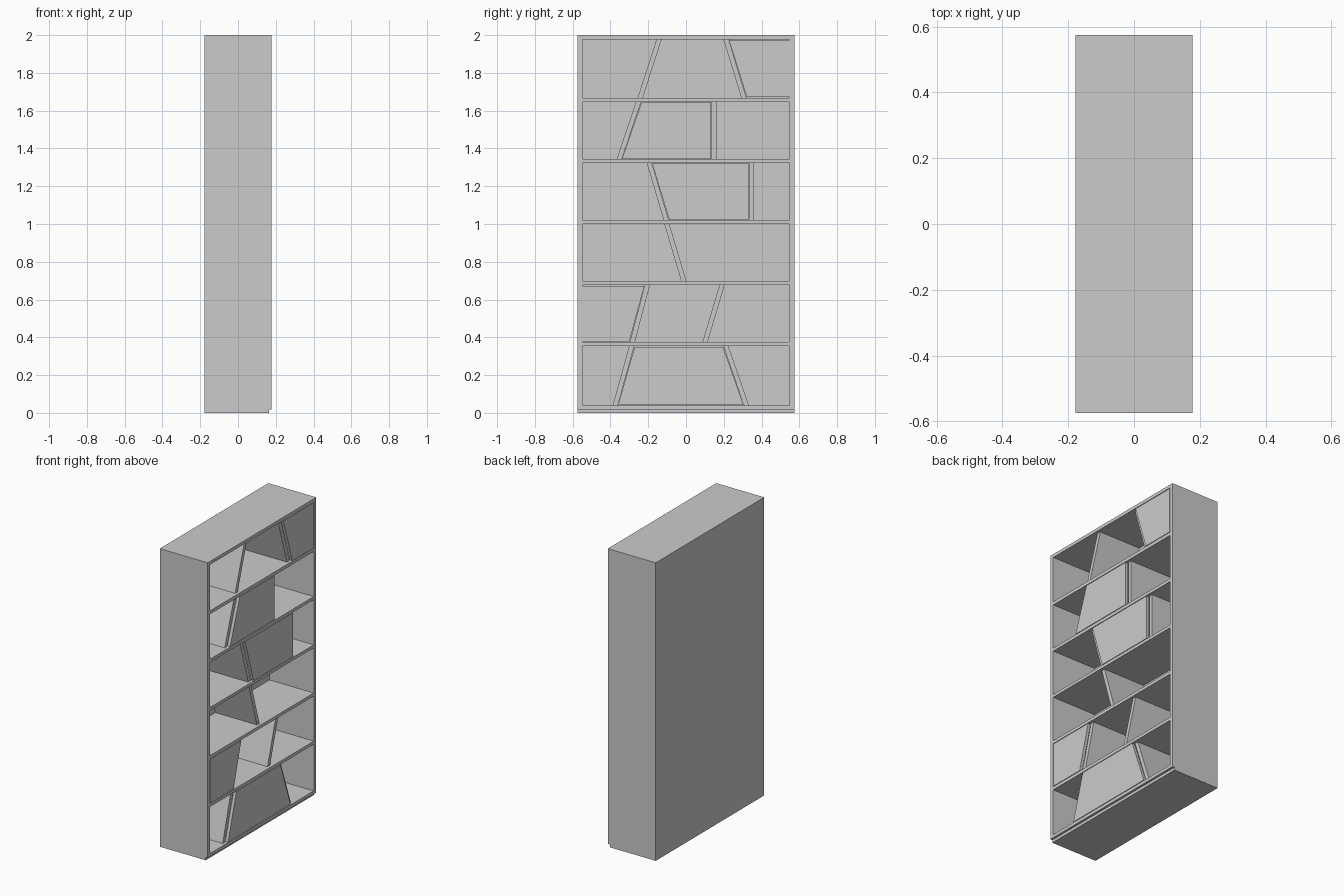
import bpy, bmesh

if "Cube" in bpy.data.objects:
    bpy.data.objects.remove(bpy.data.objects["Cube"])

X_BACK, X_FRONT = -0.178, 0.178
HALF_W, INNER_W = 0.575, 0.549
X_INNER = -0.15            # front face of the back panel
RECESS = 0.02              # dividers sit one door thickness behind the front
GAP = 0.004


def add_prism(bm, profile, x0, x1):
    """Extrude a (y, z) outline from x0 to x1."""
    face = bm.faces.new([bm.verts.new((x0, y, z)) for y, z in profile])
    ext = bmesh.ops.extrude_face_region(bm, geom=[face])["geom"]
    verts = [g for g in ext if isinstance(g, bmesh.types.BMVert)]
    bmesh.ops.translate(bm, verts=verts, vec=(x1 - x0, 0, 0))


def make(name, prisms):
    bm = bmesh.new()
    for profile, x0, x1 in prisms:
        add_prism(bm, profile, x0, x1)
    bmesh.ops.recalc_face_normals(bm, faces=bm.faces)
    mesh = bpy.data.meshes.new(name)
    bm.to_mesh(mesh)
    bm.free()
    obj = bpy.data.objects.new(name, mesh)
    bpy.context.collection.objects.link(obj)
    return obj


def rect(y0, y1, z0, z1):
    return [(y0, z0), (y1, z0), (y1, z1), (y0, z1)]


# Openings from bottom to top: z range, dividers (left edge at bottom, at top),
# and which bay has a door
T = 0.027                  # divider thickness along y
rows = [
    (0.040, 0.353, [(-0.388, -0.301), (0.306, 0.198)], 1),
    (0.374, 0.676, [(-0.298, -0.218), (0.087, 0.177)], 0),
    (0.697, 1.000, [(-0.025, -0.115)], None),
    (1.020, 1.323, [(-0.118, -0.208), (0.333, 0.333)], 1),
    (1.344, 1.646, [(-0.367, -0.265), (0.135, 0.135)], 1),
    (1.668, 1.978, [(-0.256, -0.156), (0.293, 0.198)], 2),
]

# Case: solid block with the openings and the toe notch cut out
case = make("bookcase_case", [(rect(-HALF_W, HALF_W, 0, 2), X_BACK, X_FRONT)])
cuts = [(rect(-INNER_W, INNER_W, z0, z1), X_INNER, 0.3) for z0, z1, _, _ in rows]
cuts.append((rect(-1, 1, -0.1, 0.019), 0.163, 0.3))
cutter = make("opening_cutter", cuts)
cutter.hide_render = True
mod = case.modifiers.new("openings", "BOOLEAN")
mod.operation = "DIFFERENCE"
mod.solver = "EXACT"
mod.object = cutter
bpy.context.view_layer.objects.active = case
bpy.ops.object.modifier_apply(modifier=mod.name)
bpy.data.objects.remove(cutter, do_unlink=True)

for i, (z0, z1, dividers, door) in enumerate(rows, 1):
    # Slanted and upright dividers
    for j, (b, t) in enumerate(dividers, 1):
        make(f"divider_{i}_{j}", [([(b, z0), (b + T, z0), (t + T, z1), (t, z1)],
                                   X_INNER, X_FRONT - RECESS)])
    # Flush door closing one bay
    if door is not None:
        left = [(-INNER_W, -INNER_W)] + [(b + T, t + T) for b, t in dividers]
        right = dividers + [(INNER_W, INNER_W)]
        (lb, lt), (rb, rt) = left[door], right[door]
        g = GAP / 2
        make(f"door_{i}", [([(lb + g, z0 + GAP), (rb - g, z0 + GAP),
                             (rt - g, z1 - GAP), (lt + g, z1 - GAP)],
                            X_FRONT - RECESS, X_FRONT)])
